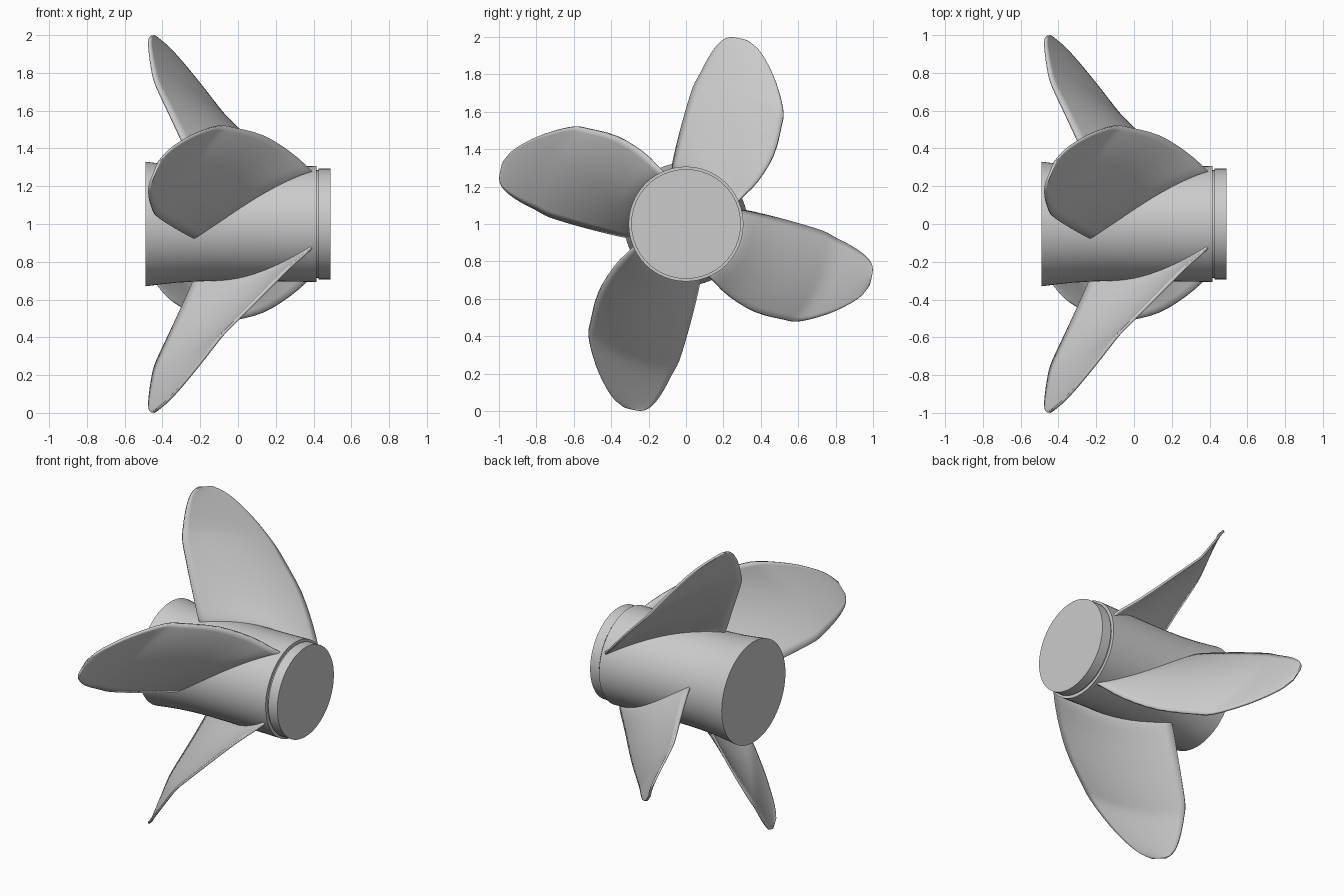
import bpy, bmesh, math
from mathutils import Vector, Matrix

cube = bpy.data.objects.get("Cube")
if cube:
    bpy.data.objects.remove(cube)

AXIS = Vector((0, 0, 1.0))

metal = bpy.data.materials.new("grey metal")
metal.use_nodes = True
colour = (0.6, 0.6, 0.6, 1)
metal.diffuse_color = colour
metal.node_tree.nodes["Principled BSDF"].inputs["Base Color"].default_value = colour


def add_object(name, bm):
    """Turn a bmesh into a smooth-shaded object placed on the shaft axis."""
    bmesh.ops.recalc_face_normals(bm, faces=bm.faces)
    mesh = bpy.data.meshes.new(name)
    bm.to_mesh(mesh)
    bm.free()
    mesh.materials.append(metal)
    obj = bpy.data.objects.new(name, mesh)
    obj.location = AXIS
    bpy.context.collection.objects.link(obj)
    bpy.ops.object.select_all(action='DESELECT')
    bpy.context.view_layer.objects.active = obj
    obj.select_set(True)
    bpy.ops.object.shade_smooth_by_angle(angle=math.radians(35))
    return obj


def skin(bm, rows, closed):
    """Bridge successive rows of points with quads."""
    grid = [[bm.verts.new(p) for p in row] for row in rows]
    n = len(grid[0])
    for a, b in zip(grid, grid[1:]):
        for i in range(n if closed else n - 1):
            j = (i + 1) % n
            bm.faces.new((a[i], a[j], b[j], b[i]))
    return grid


# Hub: turned profile (x, radius) with a flared rear and a stepped front collar
profile = [(-.49, .33), (-.42, .321), (-.33, .311), (-.22, .304), (-.1, .301),
           (.2, .303), (.415, .307), (.415, .285), (.425, .285), (.425, .293), (.49, .293)]
SEG = 64
bm = bmesh.new()
rings = [[(x, r * math.sin(math.tau * i / SEG), r * math.cos(math.tau * i / SEG))
          for i in range(SEG)] for x, r in profile]
grid = skin(bm, rings, True)
bm.faces.new(grid[0])
bm.faces.new(grid[-1])
add_object("hub", bm)

# Blade: helical sections (radius, trailing y, trailing x, leading y, leading x)
sections = [(.28, -.065, -.22, .262, .40), (.32, -.07, -.24, .29, .38),
            (.45, -.04, -.30, .385, .27), (.60, 0, -.37, .47, .13),
            (.73, .04, -.43, .51, -.02), (.80, .075, -.45, .52, -.10),
            (.90, .125, -.465, .48, -.22), (.97, .17, -.47, .43, -.31),
            (1.01, .21, -.465, .385, -.37), (1.03, .25, -.45, .33, -.42)]


def refine(keys, steps):
    """Catmull-Rom interpolation between the section keys."""
    keys = [Vector(k) for k in keys]
    out = []
    for i in range(len(keys) - 1):
        p, q = keys[i], keys[i + 1]
        before, after = keys[max(i - 1, 0)], keys[min(i + 2, len(keys) - 1)]
        for s in range(steps):
            t = s / steps
            out.append(.5 * (2 * p + (q - before) * t
                             + (2 * before - 5 * p + 4 * q - after) * t ** 2
                             + (3 * p - before - 3 * q + after) * t ** 3))
    return out + [keys[-1]]


def blade_row(section, count=16):
    r, trail_y, trail_x, lead_y, lead_x = section
    a, b = math.asin(trail_y / r), math.asin(lead_y / r)
    row = []
    for i in range(count + 1):
        t = i / count
        angle = a + (b - a) * t
        row.append(Vector((trail_x + (lead_x - trail_x) * t,
                           r * math.sin(angle), r * math.cos(angle))))
    return row


rows = [blade_row(s) for s in refine(sections, 3)]
for k, name in enumerate(("top_blade", "left_blade", "bottom_blade", "right_blade")):
    turn = Matrix.Rotation(math.pi / 2 * k, 3, 'X')
    bm = bmesh.new()
    skin(bm, [[turn @ p for p in row] for row in rows], False)
    blade = add_object(name.replace("left", "front").replace("right", "back"), bm)
    plate = blade.modifiers.new("thickness", 'SOLIDIFY')
    plate.thickness = .014
    plate.offset = 0
